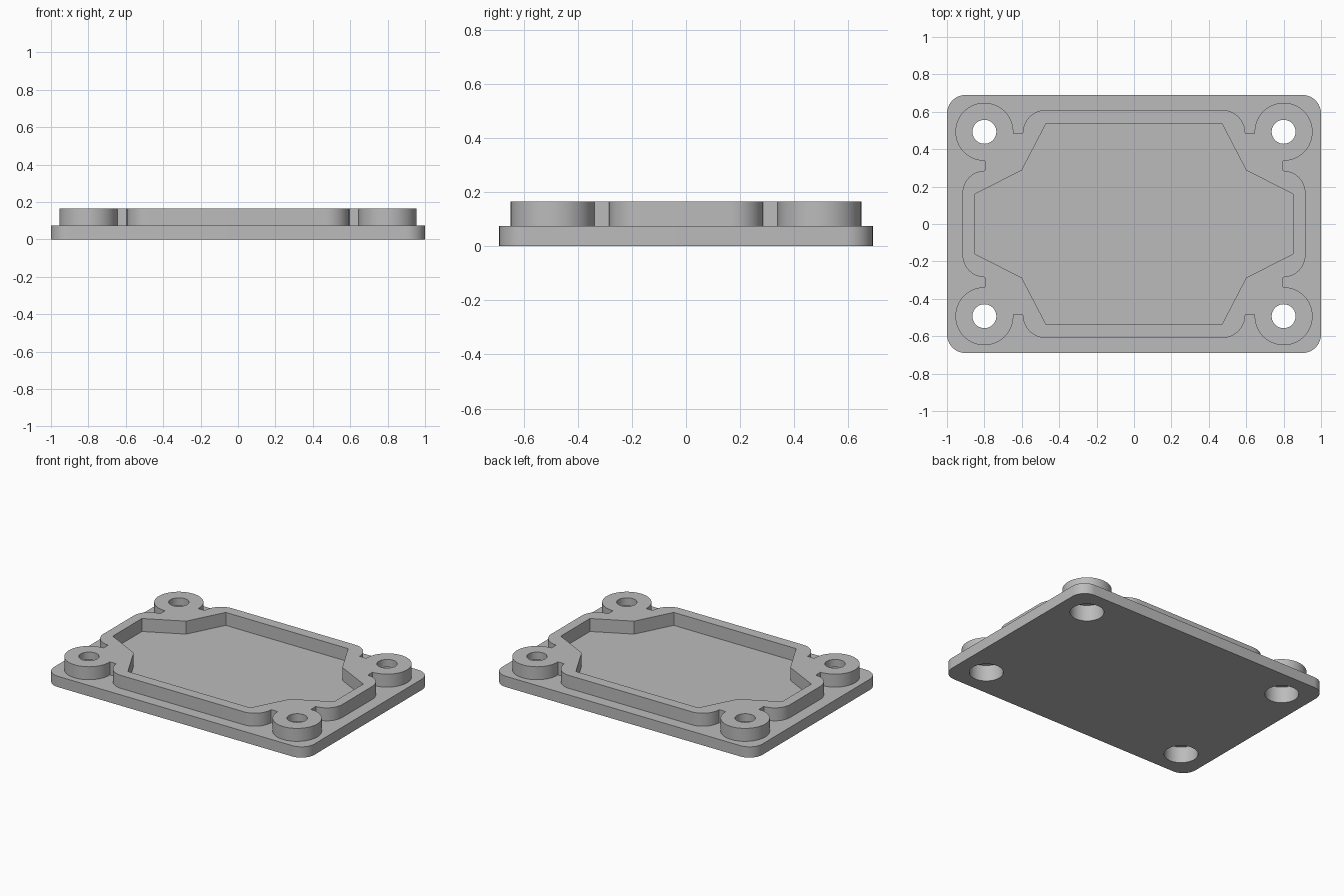
import bpy, bmesh, math

if "Cube" in bpy.data.objects:
    bpy.data.objects.remove(bpy.data.objects["Cube"])

PLATE_TOP, TOP = 0.075, 0.165
BOSS = (0.8, 0.493)


def arc(cx, cy, r, a0, a1, n):
    """Points on an arc, angles in degrees."""
    return [(cx + r * math.cos(math.radians(a0 + (a1 - a0) * i / n)),
             cy + r * math.sin(math.radians(a0 + (a1 - a0) * i / n)))
            for i in range(n + 1)]


def four_way(q):
    """Mirror a clockwise first-quadrant path into a closed outline."""
    return (q + [(x, -y) for x, y in reversed(q)]
            + [(-x, -y) for x, y in q] + [(-x, y) for x, y in reversed(q)])


def prism(name, outline, z0, z1):
    """Extrude a flat outline from z0 up to z1."""
    bm = bmesh.new()
    face = bm.faces.new([bm.verts.new((x, y, z0)) for x, y in outline])
    ext = bmesh.ops.extrude_face_region(bm, geom=[face])
    up = [v for v in ext["geom"] if isinstance(v, bmesh.types.BMVert)]
    bmesh.ops.translate(bm, verts=up, vec=(0, 0, z1 - z0))
    bmesh.ops.recalc_face_normals(bm, faces=bm.faces)
    mesh = bpy.data.meshes.new(name)
    bm.to_mesh(mesh)
    bm.free()
    obj = bpy.data.objects.new(name, mesh)
    bpy.context.collection.objects.link(obj)
    return obj


def combine(target, other, operation):
    """Apply a boolean and remove the helper."""
    mod = target.modifiers.new(operation, "BOOLEAN")
    mod.operation, mod.object, mod.solver = operation, other, "EXACT"
    bpy.context.view_layer.objects.active = target
    bpy.ops.object.modifier_apply(modifier=mod.name)
    bpy.data.objects.remove(other)


# Base plate with rounded corners
cover = prism("cover_plate", four_way(arc(0.9, 0.59, 0.1, 90, 0, 12)), 0, PLATE_TOP)

# Raised rim joined to the four round screw bosses
rim = (arc(0.47, 0.485, 0.125, 90, 0, 12)
       + arc(*BOSS, 0.155, 183, -91, 48)
       + arc(0.797, 0.165, 0.12, 90, 0, 12))
combine(cover, prism("rim", four_way(rim), 0.03, TOP), "UNION")

# Faceted pocket inside the rim
pocket = four_way([(0.47, 0.537), (0.6, 0.287), (0.85, 0.16)])
combine(cover, prism("pocket", pocket, PLATE_TOP, 0.3), "DIFFERENCE")

# Screw holes, counterbored from the underside
for sx in (-1, 1):
    for sy in (-1, 1):
        x, y = sx * BOSS[0], sy * BOSS[1]
        hole = arc(x, y, 0.064, 0, 360, 40)[:-1]
        bore = arc(x, y, 0.107, 0, 360, 48)[:-1]
        combine(cover, prism("hole", hole, -0.1, 0.3), "DIFFERENCE")
        combine(cover, prism("counterbore", bore, -0.1, 0.112), "DIFFERENCE")

# Plain grey finish
grey = bpy.data.materials.new("grey")
grey.diffuse_color = (0.5, 0.5, 0.5, 1)
grey.use_nodes = True
grey.node_tree.nodes["Principled BSDF"].inputs["Base Color"].default_value = grey.diffuse_color
cover.data.materials.clear()
cover.data.materials.append(grey)
for p in cover.data.polygons:
    p.material_index = 0

bpy.ops.object.select_all(action="DESELECT")
cover.select_set(True)
bpy.context.view_layer.objects.active = cover
bpy.ops.object.shade_smooth_by_angle(angle=math.radians(30))
